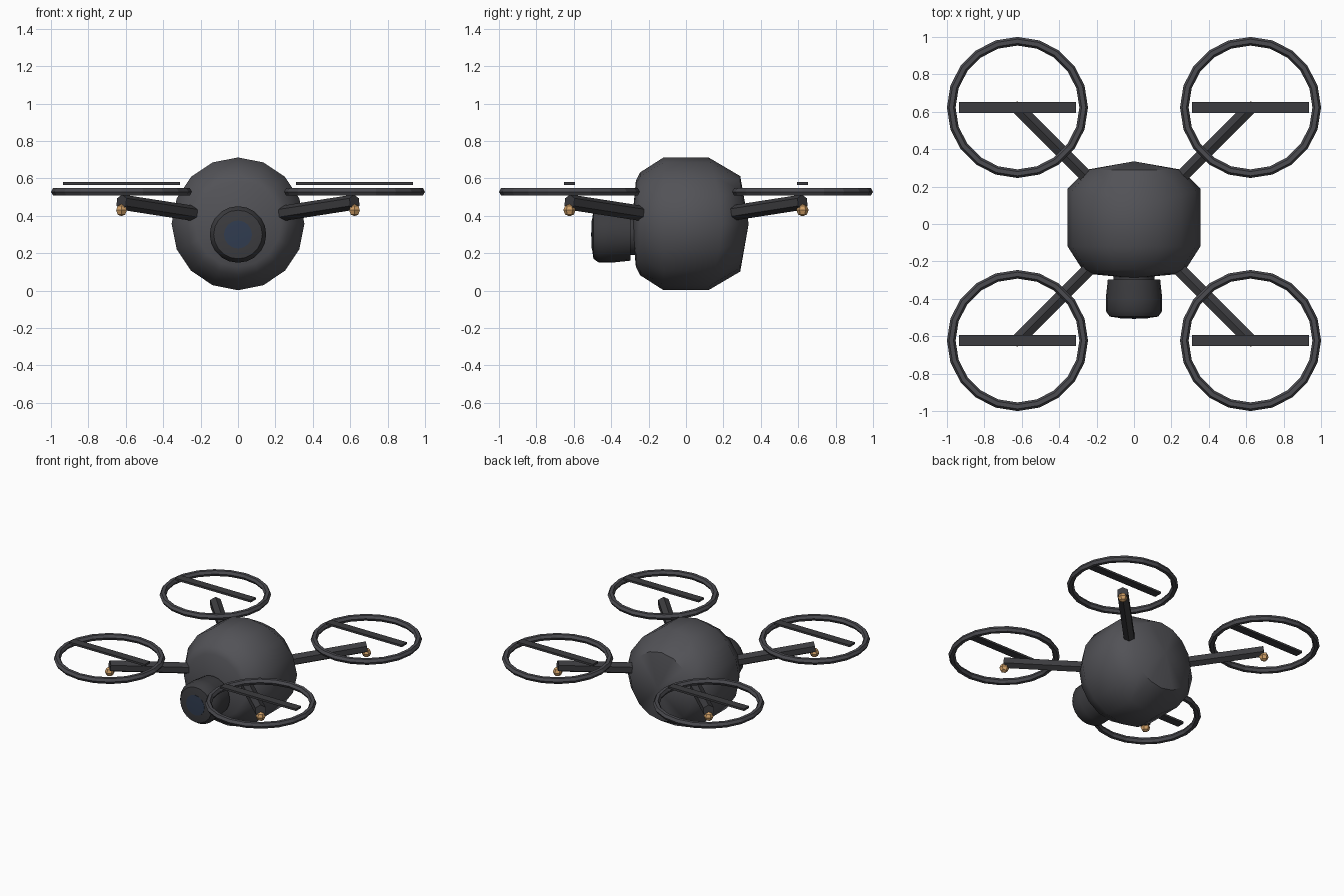
import bpy, bmesh, math
from mathutils import Vector, Matrix

if "Cube" in bpy.data.objects:
    bpy.data.objects.remove(bpy.data.objects["Cube"])


def material(name, rgb):
    m = bpy.data.materials.new(name)
    m.diffuse_color = (*rgb, 1)
    m.use_nodes = True
    m.node_tree.nodes["Principled BSDF"].inputs["Base Color"].default_value = m.diffuse_color
    return m


SHELL = material("shell_grey", (0.085, 0.085, 0.095))
DARK = material("dark_grey", (0.045, 0.045, 0.05))
RING = material("ring_grey", (0.07, 0.07, 0.08))
LENS = material("lens_blue", (0.03, 0.045, 0.08))
AMBER = material("amber", (0.65, 0.36, 0.14))


def finish(bm, name, mat, smooth=None):
    bmesh.ops.recalc_face_normals(bm, faces=bm.faces)
    me = bpy.data.meshes.new(name)
    bm.to_mesh(me)
    bm.free()
    ob = bpy.data.objects.new(name, me)
    bpy.context.collection.objects.link(ob)
    me.materials.append(mat)
    if smooth:
        bpy.ops.object.select_all(action='DESELECT')
        ob.select_set(True)
        bpy.context.view_layer.objects.active = ob
        bpy.ops.object.shade_smooth_by_angle(angle=math.radians(smooth))
    return ob


def lathe_y(name, profile, sides, zc, mat, smooth, back_skew=None):
    """Loft rings (radius, y) around the y axis; radius 0 is a pole."""
    bm = bmesh.new()
    rings = []
    for i, (r, y) in enumerate(profile):
        if r == 0:
            rings.append([bm.verts.new((0, y, zc))] * sides)
            continue
        ring = []
        for k in range(sides):
            a = 2 * math.pi * k / sides
            dy = back_skew[1] * math.cos(a) ** 2 if back_skew and back_skew[0] == i else 0
            ring.append(bm.verts.new((r * math.cos(a), y + dy, zc + r * math.sin(a))))
        rings.append(ring)
    for a, b in zip(rings, rings[1:]):
        for k in range(sides):
            n = (k + 1) % sides
            bm.faces.new(list(dict.fromkeys((a[k], a[n], b[n], b[k]))))
    return finish(bm, name, mat, smooth)


# Rounded hull, flatter in front and fuller at the sides behind
lathe_y("body", [(0, -0.29), (0.23, -0.268), (0.275, -0.245), (0.355, -0.12),
                 (0.355, 0.12), (0.255, 0.29), (0, 0.335)],
        16, 0.357, SHELL, 45, back_skew=(4, 0.07))

# Camera barrel, its mount and lens
lathe_y("camera_mount", [(0, -0.24), (0.11, -0.24), (0.11, -0.31), (0, -0.31)], 16, 0.3, DARK, 40)
lathe_y("camera", [(0, -0.297), (0.14, -0.297), (0.151, -0.40), (0.151, -0.465),
                   (0.13, -0.495), (0.08, -0.502), (0, -0.502)], 20, 0.30, DARK, 35)
lathe_y("camera_lens", [(0, -0.49), (0.075, -0.49), (0.075, -0.504), (0, -0.507)], 16, 0.30, LENS, 40)


def arm(name, p, q, radius):
    bm = bmesh.new()
    d = q - p
    rot = d.to_track_quat('Z', 'Y').to_matrix().to_4x4()
    bmesh.ops.create_cone(bm, cap_ends=True, segments=6, radius1=radius, radius2=radius,
                          depth=d.length, matrix=Matrix.Translation((p + q) / 2) @ rot)
    return finish(bm, name, DARK)


def ring_guard(name, c, R, r, major=20, minor=6):
    bm = bmesh.new()
    loops = []
    for i in range(major):
        a = 2 * math.pi * i / major
        loops.append([bm.verts.new((c[0] + (R + r * math.cos(t)) * math.cos(a),
                                    c[1] + (R + r * math.cos(t)) * math.sin(a),
                                    c[2] + r * math.sin(t)))
                      for t in (2 * math.pi * j / minor for j in range(minor))])
    for i in range(major):
        a, b = loops[i], loops[(i + 1) % major]
        for j in range(minor):
            n = (j + 1) % minor
            bm.faces.new((a[j], b[j], b[n], a[n]))
    return finish(bm, name, RING)


# Four rotor units: arm, guard ring, blade and marker lamp
C = 0.623
for sx, side in ((-1, "left"), (1, "right")):
    for sy, end in ((-1, "front"), (1, "back")):
        tag = f"{end}_{side}"
        x, y = sx * C, sy * C
        arm("arm_" + tag, Vector((sx * 0.22, sy * 0.22, 0.41)), Vector((x, y, 0.473)), 0.041)
        ring_guard("guard_ring_" + tag, (x, y, 0.528), 0.354, 0.023)

        bm = bmesh.new()
        bmesh.ops.create_cube(bm, size=1, matrix=Matrix.Translation((x, y, 0.572))
                              @ Matrix.Diagonal((0.626, 0.06, 0.015, 1)))
        finish(bm, "blade_" + tag, DARK)

        bm = bmesh.new()
        bmesh.ops.create_uvsphere(bm, u_segments=6, v_segments=4, radius=0.033,
                                  matrix=Matrix.Translation((x, y, 0.43)))
        finish(bm, "lamp_" + tag, AMBER)
